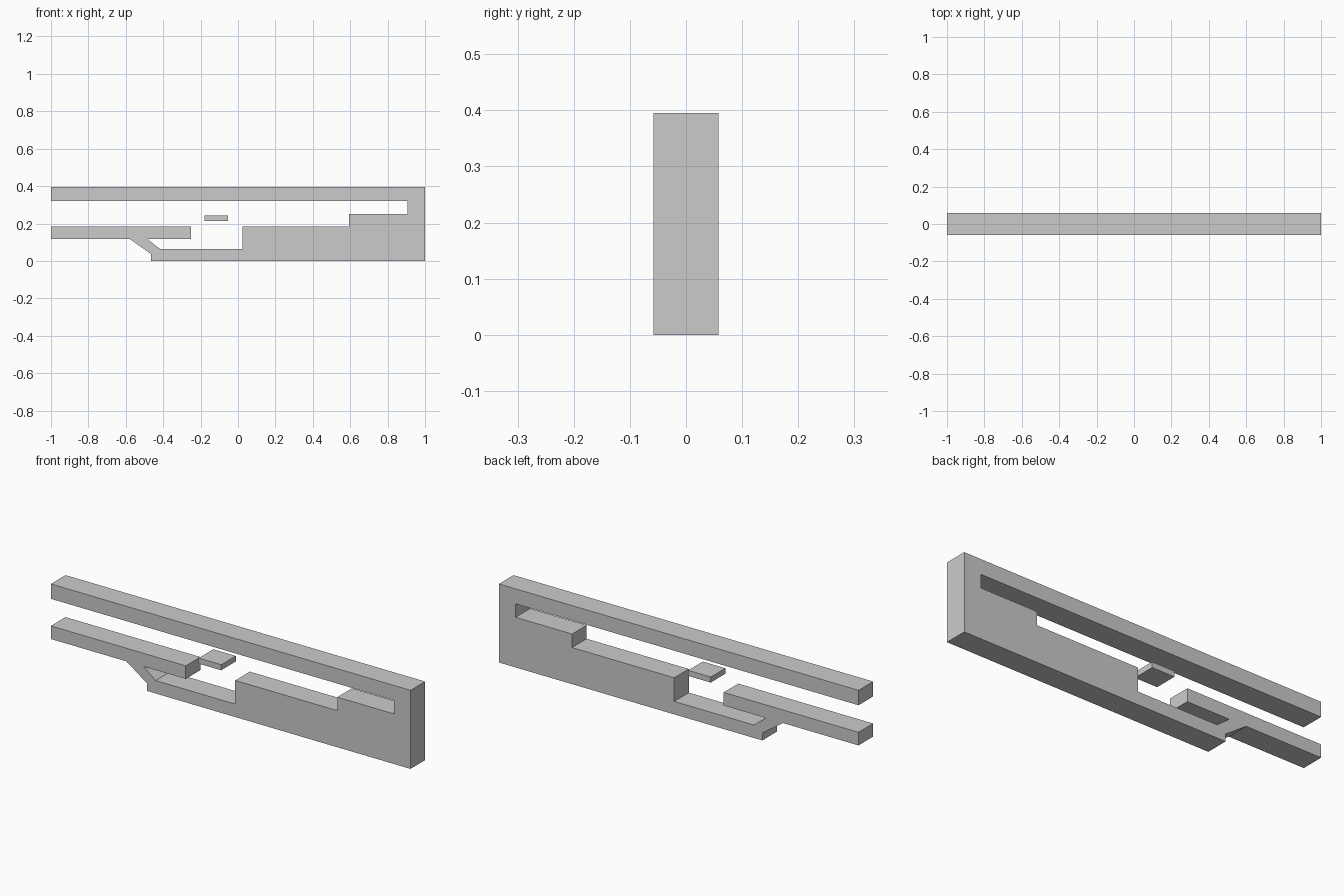
import bpy, bmesh

if "Cube" in bpy.data.objects:
    bpy.data.objects.remove(bpy.data.objects["Cube"])

HALF_DEPTH = 0.058


def extrude_profile(name, points):
    """Extrude an x-z outline through the full depth along y."""
    bm = bmesh.new()
    face = bm.faces.new([bm.verts.new((x, -HALF_DEPTH, z)) for x, z in points])
    ext = bmesh.ops.extrude_face_region(bm, geom=[face])
    verts = [g for g in ext["geom"] if isinstance(g, bmesh.types.BMVert)]
    bmesh.ops.translate(bm, verts=verts, vec=(0, 2 * HALF_DEPTH, 0))
    bmesh.ops.recalc_face_normals(bm, faces=bm.faces)
    mesh = bpy.data.meshes.new(name)
    bm.to_mesh(mesh)
    bm.free()
    obj = bpy.data.objects.new(name, mesh)
    bpy.context.collection.objects.link(obj)
    return obj


# Main frame: top bar, right wall, stepped floor, sunken pit and left ledge
extrude_profile("stepped_frame", [
    (-1, 0.395), (-1, 0.32), (0.907, 0.32), (0.907, 0.252),
    (0.593, 0.252), (0.593, 0.184), (0.025, 0.184), (0.025, 0.065),
    (-0.418, 0.065), (-0.485, 0.118), (-0.25, 0.118), (-0.25, 0.184),
    (-1, 0.184), (-1, 0.118), (-0.58, 0.118), (-0.465, 0.037),
    (-0.465, 0), (1, 0), (1, 0.395),
])

# Small floating platform above the pit
extrude_profile("floating_platform", [
    (-0.178, 0.214), (-0.053, 0.214), (-0.053, 0.242), (-0.178, 0.242),
])
